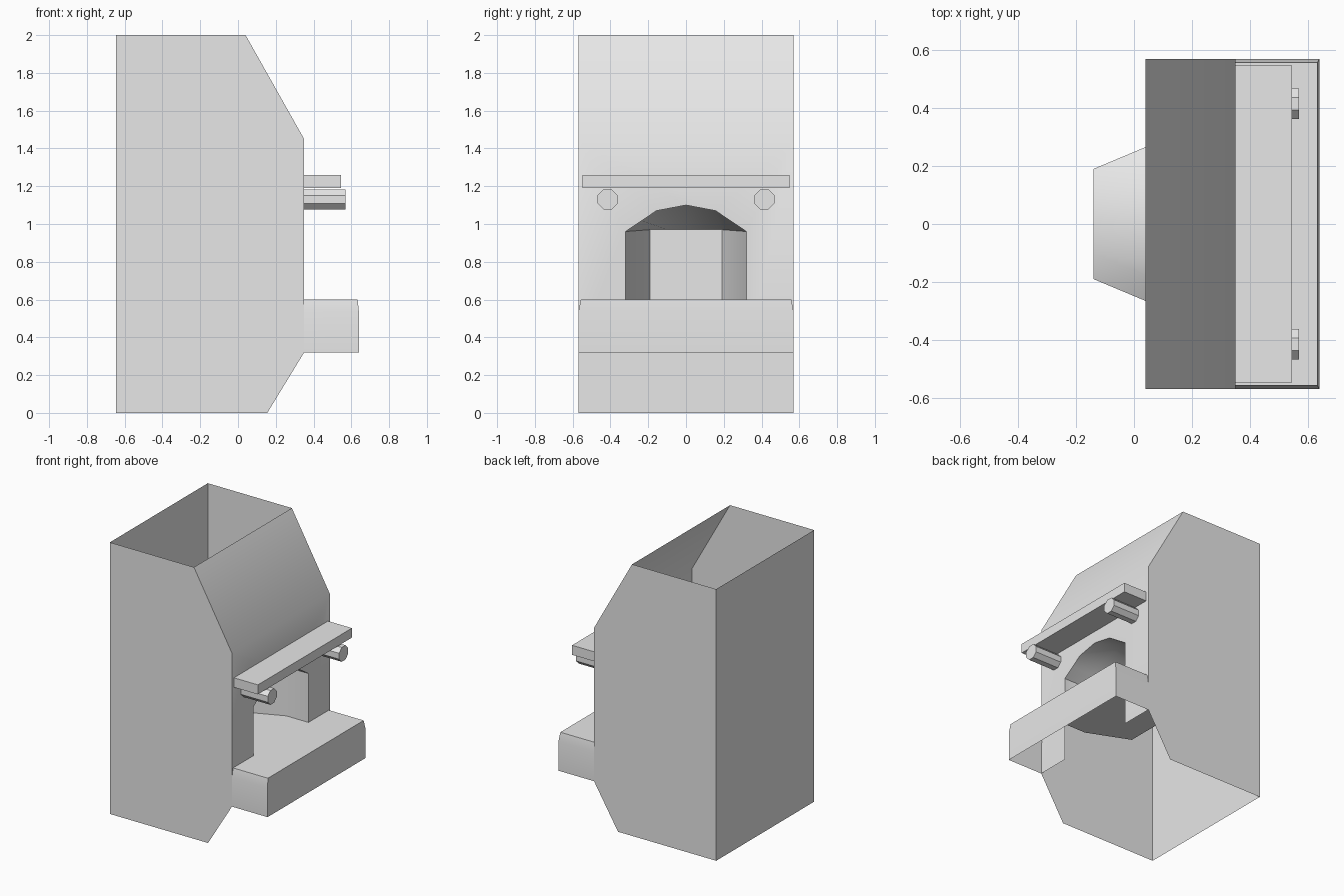
import bpy, bmesh, math

cube = bpy.data.objects.get("Cube")
if cube:
    bpy.data.objects.remove(cube, do_unlink=True)

stone = bpy.data.materials.new("pale_grey_stone")
stone.use_nodes = True
stone.diffuse_color = (0.8, 0.8, 0.8, 1)
stone.node_tree.nodes["Principled BSDF"].inputs["Base Color"].default_value = (0.8, 0.8, 0.8, 1)

BACK, FRONT, SIDE = -0.645, 0.35, 0.57
HEARTH_Z, SILL_Z = 0.6, 0.32


def build(name, faces):
    """Make a welded object from a list of polygons, with smooth shallow creases."""
    bm = bmesh.new()
    for points in faces:
        unique = list(dict.fromkeys(points))
        if len(unique) > 2:
            bm.faces.new([bm.verts.new(p) for p in unique])
    bmesh.ops.remove_doubles(bm, verts=bm.verts, dist=0.0005)
    bmesh.ops.recalc_face_normals(bm, faces=bm.faces)
    mesh = bpy.data.meshes.new(name)
    bm.to_mesh(mesh)
    bm.free()
    mesh.materials.append(stone)
    obj = bpy.data.objects.new(name, mesh)
    bpy.context.collection.objects.link(obj)
    bpy.ops.object.select_all(action='DESELECT')
    obj.select_set(True)
    bpy.context.view_layer.objects.active = obj
    bpy.ops.object.shade_smooth_by_angle(angle=math.radians(30))
    return obj


def loft(rings):
    """Quads between neighbouring open rings of points."""
    return [(a[i], a[i + 1], b[i + 1], b[i])
            for a, b in zip(rings, rings[1:]) for i in range(len(a) - 1)]


def mirrored(half):
    """Complete a (y, z) outline that ends on the centre line."""
    return half + [(-y, z) for y, z in reversed(half[:-1])]


def at_x(x, outline):
    return [(x, y, z) for y, z in outline]


# Chimney breast: thin shell, open at the top, bottom and lower front
arch = mirrored([(-0.32, HEARTH_Z), (-0.32, 0.96), (-0.235, 1.017),
                 (-0.157, 1.07), (0, 1.1)])
profile = [(BACK, 0), (0.155, 0), (FRONT, SILL_Z), (FRONT, 1.45), (0.04, 2), (BACK, 2)]
shell = [[(x, s * SIDE, z) for x, z in profile] for s in (-1, 1)]
shell += [
    [(BACK, -SIDE, 0), (BACK, SIDE, 0), (BACK, SIDE, 2), (BACK, -SIDE, 2)],
    [(FRONT, -SIDE, 1.45), (FRONT, SIDE, 1.45), (0.04, SIDE, 2), (0.04, -SIDE, 2)],
    at_x(FRONT, [(-0.32, SILL_Z)] + arch + [(0.32, SILL_Z), (SIDE, SILL_Z),
         (SIDE, 1.45), (-SIDE, 1.45), (-SIDE, SILL_Z)]),
]
build("chimney_breast", shell)

# Firebox: straight arched throat tapering to a flat back
rear = mirrored([(-0.19, HEARTH_Z), (-0.19, 0.97), (-0.19, 0.97), (-0.1, 0.97), (0, 0.97)])
rings = [at_x(FRONT, arch), at_x(0.17, arch), at_x(-0.14, rear)]
floor = [r[0] for r in rings] + [r[-1] for r in reversed(rings)]
build("firebox", loft(rings) + [rings[-1], floor])


# Hearth: raised ledge with a steep chamfer, open underneath
def hearth_ring(inset, z):
    x, y = 0.64 - inset / 2, SIDE - inset
    return [(FRONT, -y, z), (x, -y, z), (x, y, z), (FRONT, y, z)]


ledge = [hearth_ring(0, SILL_Z), hearth_ring(0, 0.535), hearth_ring(0.013, HEARTH_Z)]
build("hearth", loft(ledge) + [ledge[-1]])

# Mantel shelf
box = [[(x, y, z) for x, y in ((FRONT, -0.547), (0.545, -0.547), (0.545, 0.547),
        (FRONT, 0.547), (FRONT, -0.547))] for z in (1.19, 1.26)]
build("mantel_shelf", loft(box) + [r[:-1] for r in box])

# Round brackets under the shelf
for side, y in (("left", 0.415), ("right", -0.415)):
    circle = [(y + 0.057 * math.cos(a), 1.13 + 0.057 * math.sin(a))
              for a in (math.pi * (i + 0.5) / 4 for i in range(8))]
    ends = [at_x(x, circle + circle[:1]) for x in (FRONT, 0.57)]
    bracket = build("bracket_" + side, loft(ends) + [r[:-1] for r in ends])
    bpy.ops.object.shade_smooth_by_angle(angle=math.radians(50))
